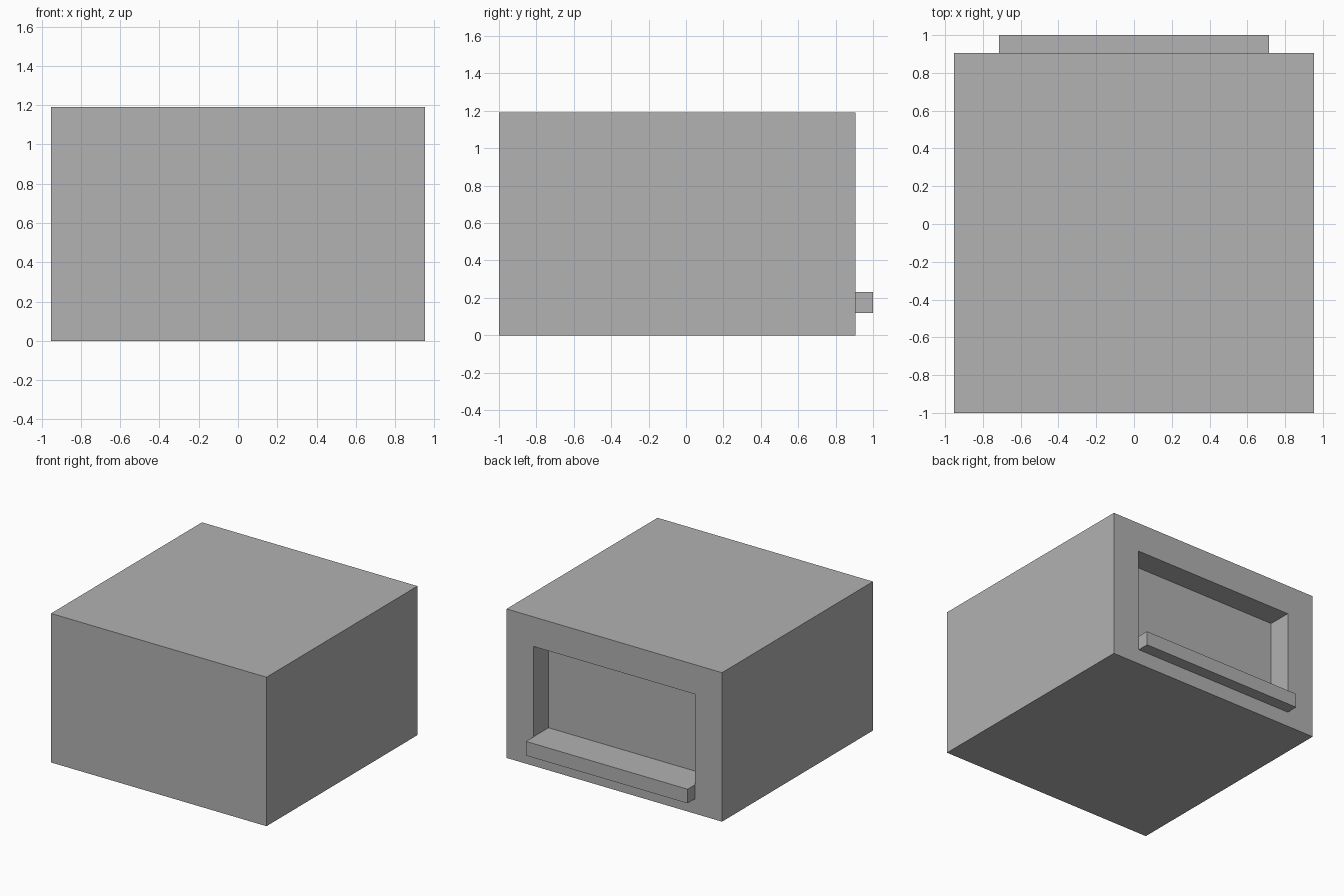
import bpy
import bmesh

default = bpy.data.objects.get("Cube")
if default:
    bpy.data.objects.remove(default, do_unlink=True)

grey = bpy.data.materials.new("plain grey")
grey.use_nodes = True
COLOUR = (0.445, 0.445, 0.445, 1)
grey.diffuse_color = COLOUR
grey.node_tree.nodes["Principled BSDF"].inputs["Base Color"].default_value = COLOUR


def box_mesh(low, high):
    """A bmesh box between two opposite corners."""
    bm = bmesh.new()
    bmesh.ops.create_cube(bm, size=1)
    for v in bm.verts:
        v.co = [low[i] if v.co[i] < 0 else high[i] for i in range(3)]
    return bm


def finish(bm, name):
    bmesh.ops.recalc_face_normals(bm, faces=bm.faces)
    mesh = bpy.data.meshes.new(name)
    bm.to_mesh(mesh)
    bm.free()
    mesh.materials.append(grey)
    obj = bpy.data.objects.new(name, mesh)
    bpy.context.collection.objects.link(obj)
    return obj


HALF = 0.952       # half width of the body
BACK = 0.905       # rear wall
HEIGHT = 1.19
OPEN = 0.714       # half width of the opening
SILL, LINTEL = 0.119, 0.954
DEPTH = 0.19

# Body with a recessed opening in the rear wall
bm = box_mesh((-HALF, -1, 0), (HALF, BACK, HEIGHT))
rear = max(bm.faces, key=lambda f: f.calc_center_median().y)
bmesh.ops.inset_region(bm, faces=[rear], thickness=0.1)
for v in rear.verts:
    v.co.x = OPEN if v.co.x > 0 else -OPEN
    v.co.z = LINTEL if v.co.z > HEIGHT / 2 else SILL
pushed = bmesh.ops.extrude_discrete_faces(bm, faces=[rear])["faces"]
bmesh.ops.translate(bm, verts=pushed[0].verts, vec=(0, -DEPTH, 0))
finish(bm, "body")

# Ledge lying in the bottom of the opening and jutting out
finish(box_mesh((-OPEN, BACK - DEPTH, SILL), (OPEN, 1, 0.232)), "ledge")
